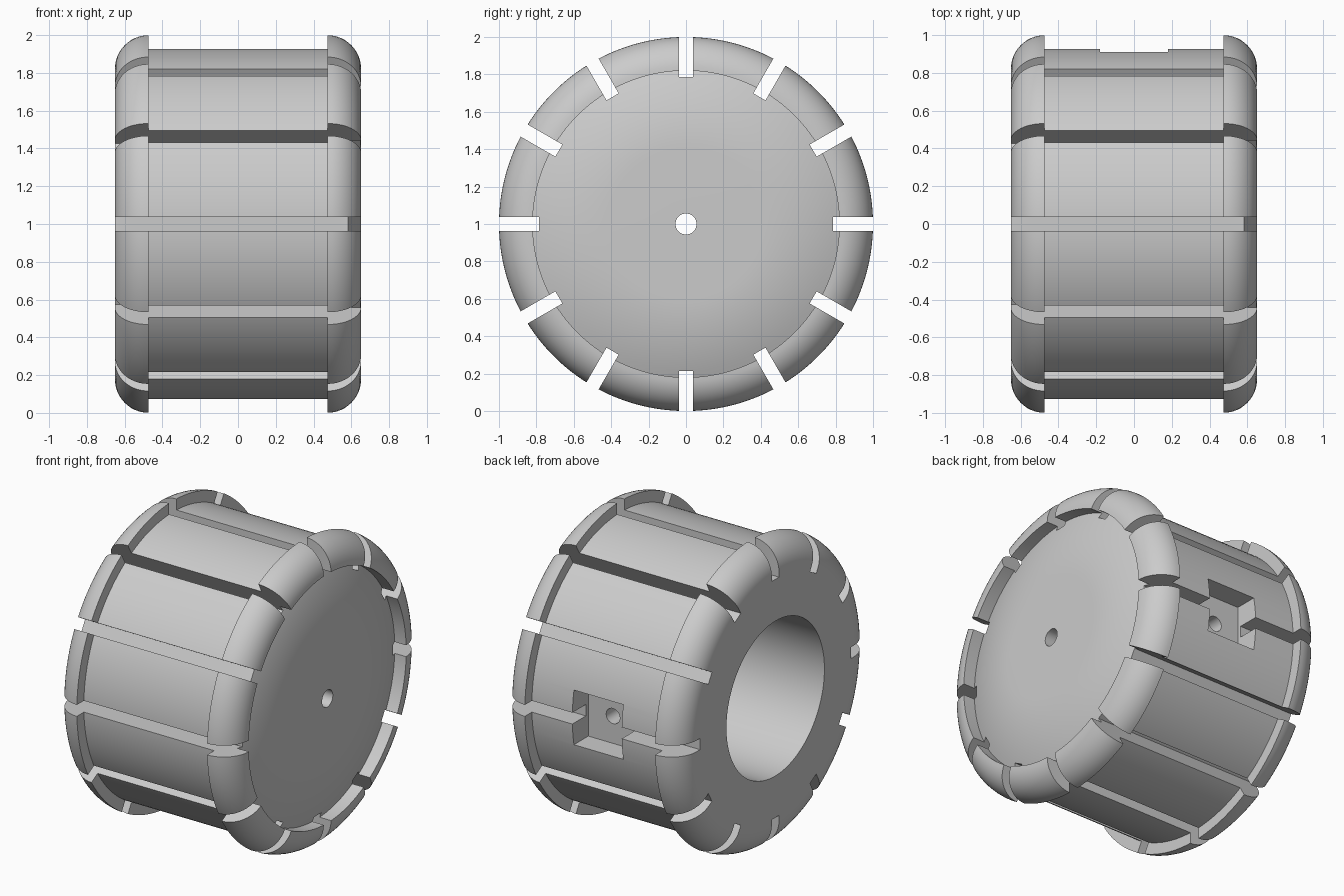
import bpy, bmesh, math
from mathutils import Matrix, Vector

old = bpy.data.objects.get("Cube")
if old:
    bpy.data.objects.remove(old, do_unlink=True)

HALF, SHOULDER = 0.652, 0.475       # half width, inner edge of the rims
RIM, BARREL, LIP, FLOOR = 1.0, 0.927, 0.82, 0.785
BORE, AXLE, FLAT = 0.51, 0.056, 0.4
CENTRE = Vector((0, 0, 1))

grey = bpy.data.materials.new("plain grey")
grey.use_nodes = True
grey.diffuse_color = (0.6, 0.6, 0.6, 1)
grey.node_tree.nodes["Principled BSDF"].inputs["Base Color"].default_value = (0.6, 0.6, 0.6, 1)


def make_object(name, bm):
    bmesh.ops.recalc_face_normals(bm, faces=bm.faces)
    mesh = bpy.data.meshes.new(name)
    bm.to_mesh(mesh)
    bm.free()
    obj = bpy.data.objects.new(name, mesh)
    bpy.context.collection.objects.link(obj)
    mesh.materials.append(grey)
    return obj


def lathe(name, profile, segments):
    """Revolve a closed (x, radius) profile around the axle."""
    bm = bmesh.new()
    rings = []
    for i in range(segments):
        a = math.tau * (i + 0.5) / segments
        rings.append([bm.verts.new(CENTRE + Vector((x, r * math.cos(a), r * math.sin(a))))
                      for x, r in profile])
    for i, ring in enumerate(rings):
        after = rings[(i + 1) % segments]
        for j in range(len(profile)):
            k = (j + 1) % len(profile)
            bm.faces.new((ring[j], ring[k], after[k], after[j]))
    return make_object(name, bm)


def rim_arc(side, steps=12):
    """Quarter round from the end face lip out to the rim edge."""
    pts = []
    for i in range(steps + 1):
        a = math.pi / 2 * i / steps
        pts.append((side * (SHOULDER + (HALF - SHOULDER) * math.cos(a)),
                    LIP + (RIM - LIP) * math.sin(a)))
    return pts


def dome(r):
    return HALF - 0.07 * ((r - FLAT) / (FLOOR - FLAT)) ** 2


# Wheel body: open bore on one end, shallow domed cap on the other
cap = [(dome(r), r) for r in (LIP + (FLAT - LIP) * i / 12 for i in range(13))]
profile = ([(-HALF, BORE)] + rim_arc(-1) + [(-SHOULDER, BARREL), (SHOULDER, BARREL)]
           + rim_arc(1)[::-1] + cap + [(HALF, AXLE), (SHOULDER, AXLE), (SHOULDER, BORE)])
wheel = lathe("wheel_body", profile, 144)

# Twelve straight slots across the tread
bm = bmesh.new()
for i in range(12):
    m = (Matrix.Translation(CENTRE) @ Matrix.Rotation(math.tau * i / 12, 4, 'X')
         @ Matrix.Translation((0, FLOOR + 0.2, 0)) @ Matrix.Diagonal((2, 0.4, 0.075, 1)))
    bmesh.ops.create_cube(bm, size=1, matrix=m)
slots = make_object("slot_cutter", bm)

# Square pocket at the back
bm = bmesh.new()
bmesh.ops.create_cube(bm, size=1, matrix=Matrix.Translation((0, 0.96, 1))
                      @ Matrix.Diagonal((0.36, 0.4, 0.36, 1)))
pocket = make_object("pocket_cutter", bm)

# Screw hole from the pocket into the bore
bm = bmesh.new()
bmesh.ops.create_cone(bm, cap_ends=True, segments=32, radius1=0.05, radius2=0.05, depth=0.6,
                      matrix=Matrix.Translation((0, 0.6, 1)) @ Matrix.Rotation(math.pi / 2, 4, 'X'))
hole = make_object("screw_hole_cutter", bm)

# Cut, then drop the cutters
bpy.ops.object.select_all(action='DESELECT')
wheel.select_set(True)
bpy.context.view_layer.objects.active = wheel
for cutter in (slots, pocket, hole):
    cutter.hide_render = True
    mod = wheel.modifiers.new(cutter.name, 'BOOLEAN')
    mod.operation = 'DIFFERENCE'
    mod.solver = 'EXACT'
    mod.object = cutter
    bpy.ops.object.modifier_apply(modifier=mod.name)
    bpy.data.objects.remove(cutter, do_unlink=True)

bpy.ops.object.shade_smooth_by_angle(angle=math.radians(30))
